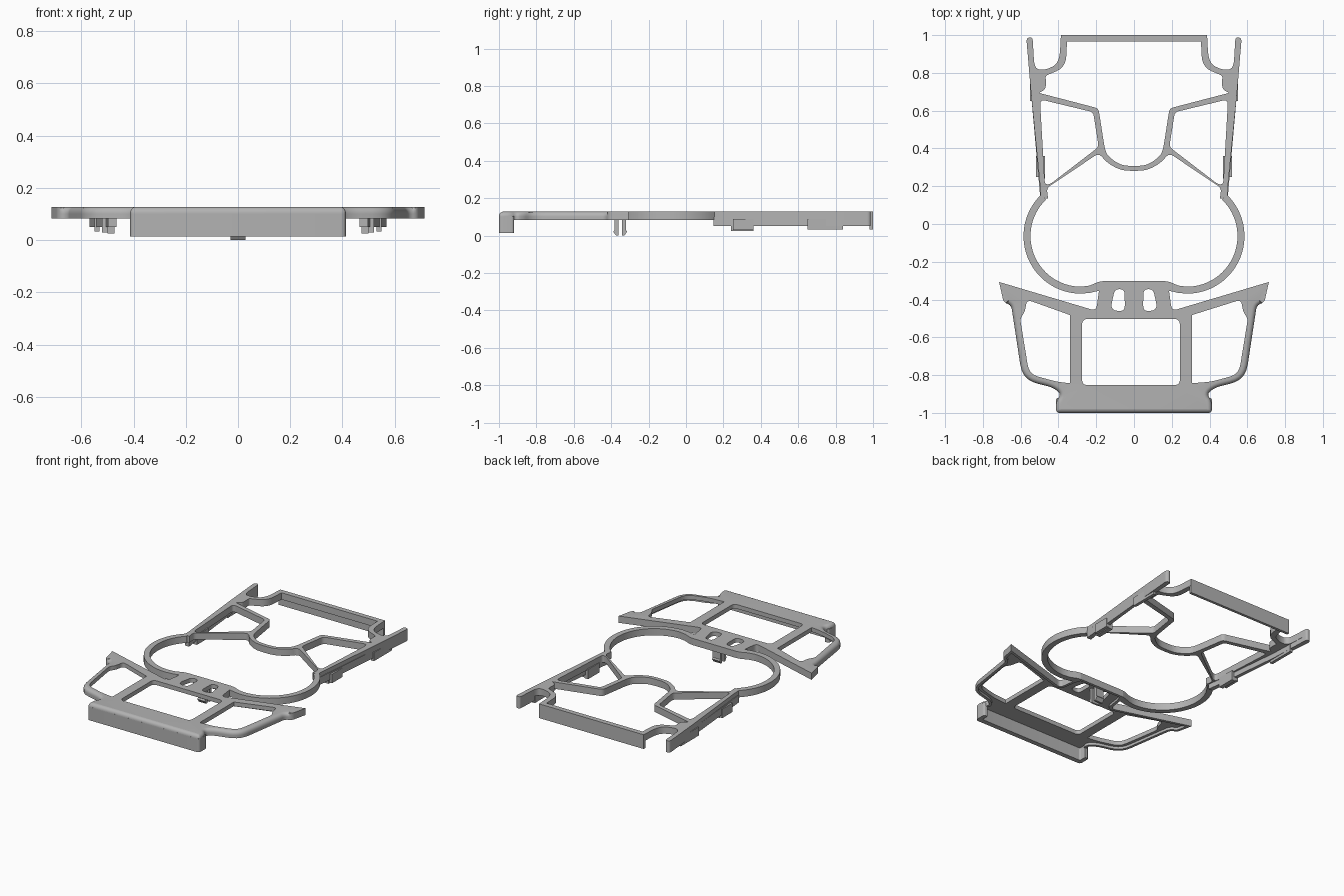
import bpy, bmesh, math
from mathutils import Vector

cube = bpy.data.objects.get("Cube")
if cube:
    bpy.data.objects.remove(cube, do_unlink=True)

grey = bpy.data.materials.new("mid grey plastic")
grey.use_nodes = True
colour = (0.45, 0.45, 0.45, 1)
grey.diffuse_color = colour
grey.node_tree.nodes["Principled BSDF"].inputs["Base Color"].default_value = colour

TOP, UNDER = 0.128, 0.083


def fillet(points, steps=5):
    """Round each (x, y, radius) corner; corners without a radius stay sharp."""
    out = []
    for i, p in enumerate(points):
        c = Vector(p[:2])
        r = p[2] if len(p) > 2 else 0
        if not r:
            out.append(c)
            continue
        a = Vector(points[i - 1][:2]) - c
        b = Vector(points[(i + 1) % len(points)][:2]) - c
        a, b = (c + v.normalized() * min(r, v.length * 0.48) for v in (a, b))
        for k in range(steps + 1):
            t = k / steps
            out.append(a * (1 - t) ** 2 + c * 2 * t * (1 - t) + b * t * t)
    return out


def mirrored(half):
    """Close a half outline by reflecting it in x."""
    return half + [(-p[0], *p[1:]) for p in reversed(half) if abs(p[0]) > 1e-4]


def flip(points):
    return [(-p[0], *p[1:]) for p in points]


def inset(loop, amount):
    """Move a loop inward; amount is a function of the point."""
    n = len(loop)
    area = sum(loop[i - 1].cross(loop[i]) for i in range(n))
    sign = 1 if area > 0 else -1
    out = []
    for i, p in enumerate(loop):
        d1 = (p - loop[i - 1]).normalized()
        d2 = (loop[(i + 1) % n] - p).normalized()
        n1, n2 = Vector((-d1.y, d1.x)), Vector((-d2.y, d2.x))
        m = (n1 + n2) / max(1 + n1.dot(n2), 0.4)
        out.append(p + m * sign * amount(p))
    return out


def prism(name, loops, z0, z1, soft=0.0, rule=None, axis="z"):
    """Extrude an outline with holes; rule picks the points with a soft top edge."""
    bm = bmesh.new()
    caps = {0: [], 1: []}
    for index, loop in enumerate(loops):
        levels = [(z0, 0.0)]
        if soft:
            for k in range(6):
                a = k / 5 * math.pi / 2
                levels.append((z1 - soft * (1 - math.sin(a)), soft * (1 - math.cos(a))))
        else:
            levels.append((z1, 0.0))
        rings = []
        for z, d in levels:
            way = 1 if index == 0 else -1
            pts = inset(loop, lambda p: way * d if rule and rule(p, index) else 0)
            rings.append([bm.verts.new((p.x, p.y, z)) for p in pts])
        n = len(loop)
        for low, high in zip(rings, rings[1:]):
            for i in range(n):
                j = (i + 1) % n
                bm.faces.new((low[i], low[j], high[j], high[i]))
        for side, ring in ((0, rings[0]), (1, rings[-1])):
            caps[side] += [bm.edges.get((ring[i - 1], ring[i])) for i in range(n)]
    for edges in caps.values():
        bmesh.ops.triangle_fill(bm, edges=edges, use_beauty=True)
    if axis == "x":
        for v in bm.verts:
            v.co = (v.co.z, v.co.x, v.co.y)
    bmesh.ops.recalc_face_normals(bm, faces=bm.faces)
    mesh = bpy.data.meshes.new(name)
    bm.to_mesh(mesh)
    bm.free()
    mesh.materials.append(grey)
    obj = bpy.data.objects.new(name, mesh)
    bpy.context.collection.objects.link(obj)
    bpy.ops.object.select_all(action="DESELECT")
    obj.select_set(True)
    bpy.context.view_layer.objects.active = obj
    bpy.ops.object.shade_smooth_by_angle(angle=math.radians(35))
    return obj


def box(name, x0, x1, y0, y1, z0, z1):
    corners = [(x0, y0), (x1, y0), (x1, y1), (x0, y1)]
    return prism(name, [[Vector(c) for c in corners]], z0, z1)


# Front frame: winged plate with a window, two wing openings and two slots
front = fillet(mirrored([
    (0, -1), (0.413, -1, 0.02), (0.413, -0.94, 0.03), (0.385, -0.9, 0.03),
    (0.43, -0.865, 0.04), (0.59, -0.825, 0.08), (0.65, -0.43, 0.025),
    (0.69, -0.415, 0.02), (0.714, -0.307), (0.2, -0.46, 0.03),
    (0.185, -0.35), (0.165, -0.302)]))


def wing_hole(inner):
    return [(inner, -0.482), (inner, -0.843), (0.41, -0.835, 0.04), (0.555, -0.795, 0.05),
            (0.603, -0.5, 0.02), (0.577, -0.465, 0.03), (0.568, -0.4, 0.03)]


window = [(-0.275, -0.503, 0.03), (0.243, -0.503, 0.03),
          (0.243, -0.853, 0.03), (-0.275, -0.853, 0.03)]
slot = [(0.05, -0.345, 0.025), (0.102, -0.345, 0.025),
        (0.125, -0.455, 0.035), (0.048, -0.465, 0.035)]
holes = [window, wing_hole(0.307), flip(wing_hole(0.339)), slot, flip(slot)]
prism("front_frame", [front] + [fillet(h) for h in holes], 0.1, TOP, 0.024,
      lambda p, i: (i == 0 and p.y < -0.42 and abs(p.x) > 0.3) or (i == 0 and p.y < -0.9))
prism("front_frame_rim", [front, inset(front, lambda p: 0.018)], UNDER, 0.102)

# Front panel: hanging wall with returned ends
panel = fillet(mirrored([(0, -1), (0.413, -1, 0.02), (0.413, -0.92, 0.015),
                         (0.385, -0.92), (0.385, -0.968, 0.01), (0, -0.968)]))
prism("front_panel", [panel], 0.015, 0.105)

# Rings: swept arcs joining the front block to the side rails
angles = [math.radians(134 + 136 * k / 28) for k in range(29)]


def arc(radius):
    return [Vector((-0.28 + radius * math.cos(a), -0.064 + radius * math.sin(a))) for a in angles]


bend = [Vector(p) for p in ((-0.23, -0.364), (-0.18, -0.352),
                            (-0.16, -0.302), (-0.19, -0.307), (-0.235, -0.326))]
left_ring = arc(0.305) + bend + arc(0.268)[::-1]
for side, loop in (("right", left_ring), ("left", [Vector((-p.x, p.y)) for p in left_ring])):
    prism(side + "_ring", [loop], UNDER, TOP)

# Back frame: struts, centre cradle, notched corners and rear bar
back = fillet(mirrored([
    (0, 0.281), (0.07, 0.284, 0.04), (0.145, 0.325, 0.06), (0.185, 0.376, 0.03),
    (0.462, 0.19, 0.02), (0.455, 0.135), (0.494, 0.138), (0.497, 0.2), (0.545, 0.69),
    (0.57, 0.985, 0.02), (0.537, 0.99, 0.02), (0.527, 0.82, 0.05),
    (0.47, 0.815, 0.03), (0.395, 0.85, 0.07), (0.387, 1.0)]))
opening = fillet(mirrored([
    (0, 0.307), (0.07, 0.31, 0.05), (0.14, 0.36, 0.05), (0.155, 0.4, 0.03),
    (0.188, 0.612, 0.02), (0.503, 0.694), (0.465, 0.715, 0.03), (0.468, 0.785, 0.01),
    (0.36, 0.83, 0.08), (0.355, 0.966)]))
cell = [(0.498, 0.66, 0.03), (0.216, 0.592, 0.02), (0.187, 0.408, 0.02),
        (0.445, 0.21, 0.02), (0.472, 0.21, 0.02)]
prism("back_frame", [back, opening, fillet(cell), fillet(flip(cell))], UNDER, TOP)
box("rear_wall", -0.387, 0.387, 0.982, 1.0, 0.033, 0.1)

# Side rails with their hooks and tabs
rail = [(0.497, 0.148), (0.545, 0.69), (0.57, 0.985, 0.02), (0.537, 0.99, 0.02),
        (0.525, 0.69), (0.476, 0.22), (0.465, 0.148)]
for side, s in (("left", 1), ("right", -1)):
    prism(side + "_rail", [fillet(rail if s > 0 else flip(rail))], 0.05, 0.1)
    for part, x0, x1, y0, y1, z0, z1 in (
            ("hook", 0.472, 0.5, 0.24, 0.36, 0.025, 0.09),
            ("hook_plate", 0.495, 0.52, 0.25, 0.36, 0.03, 0.09),
            ("rear_tab", 0.53, 0.55, 0.65, 0.84, 0.033, 0.09)):
        box(f"{side}_{part}", *sorted((s * x0, s * x1)), y0, y1, z0, z1)

# Snap clip: two barbed prongs under the centre block
prong = [(0.01, 0.11), (0.01, 0.0), (0.022, 0.0), (0.038, 0.022), (0.03, 0.03), (0.03, 0.11)]
for side, s in (("back", 1), ("front", -1)):
    prism(side + "_clip_prong", [[Vector((-0.352 + s * y, z)) for y, z in prong]],
          -0.028, 0.028, axis="x")
